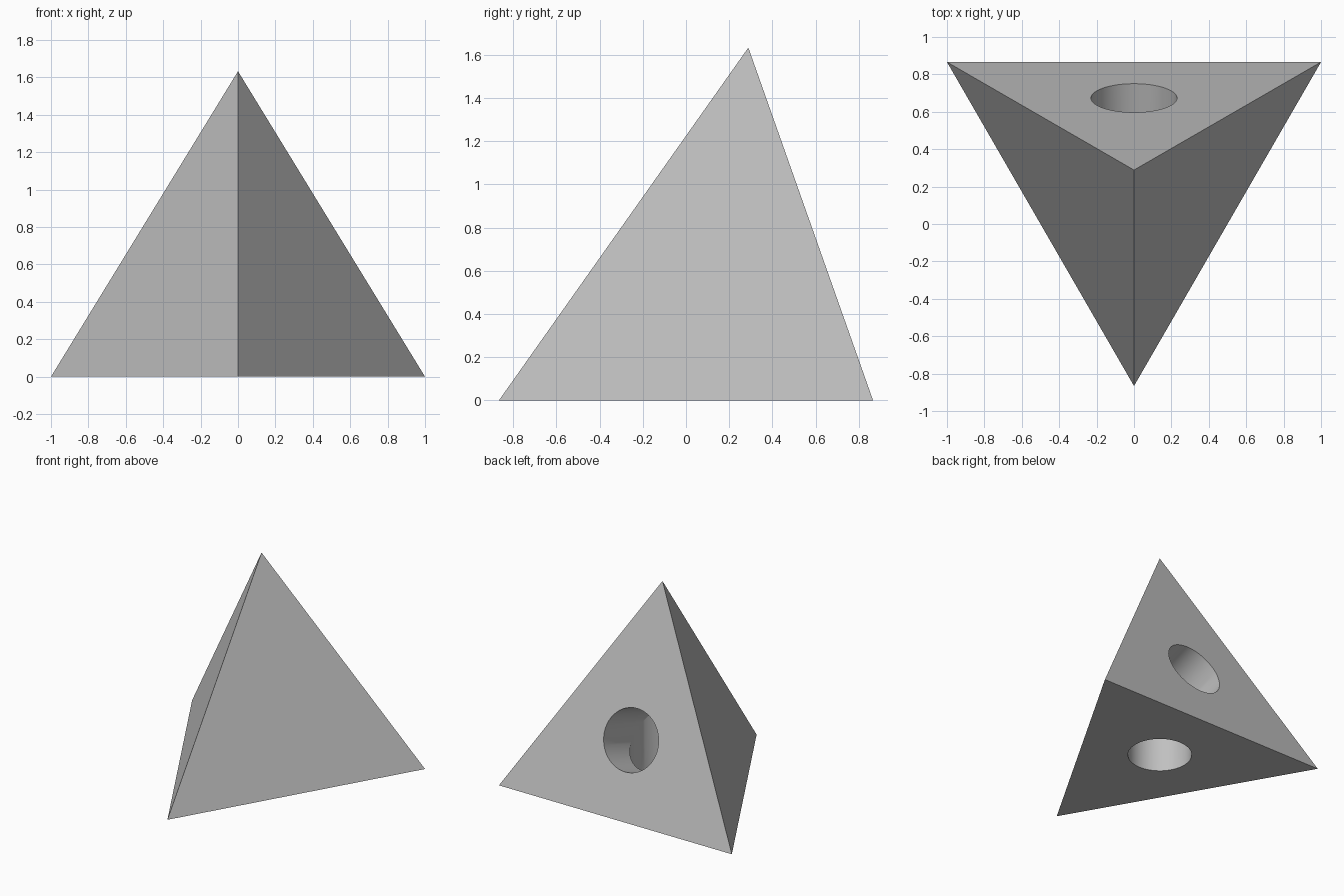
import bpy, bmesh, math
from mathutils import Vector

cube = bpy.data.objects.get("Cube")
if cube:
    bpy.data.objects.remove(cube, do_unlink=True)

EDGE = 2.0
HEIGHT = EDGE * math.sqrt(2 / 3)
HALF_DEPTH = EDGE * math.sqrt(3) / 4
HOLE_RADIUS = 0.23
SIDES = 48

grey = bpy.data.materials.new("plain_grey")
grey.use_nodes = True
grey.diffuse_color = (0.53, 0.53, 0.53, 1)
grey.node_tree.nodes["Principled BSDF"].inputs["Base Color"].default_value = grey.diffuse_color


def make_object(name, bm):
    bmesh.ops.recalc_face_normals(bm, faces=bm.faces)
    mesh = bpy.data.meshes.new(name)
    bm.to_mesh(mesh)
    bm.free()
    mesh.materials.append(grey)
    obj = bpy.data.objects.new(name, mesh)
    bpy.context.collection.objects.link(obj)
    return obj


# Regular tetrahedron with one edge along the back
base_centre = Vector((0, HALF_DEPTH / 3, 0))
corners = [Vector((-EDGE / 2, HALF_DEPTH, 0)), Vector((EDGE / 2, HALF_DEPTH, 0)),
           Vector((0, -HALF_DEPTH, 0)), base_centre + Vector((0, 0, HEIGHT))]
bm = bmesh.new()
verts = [bm.verts.new(c) for c in corners]
for skipped in verts:
    bm.faces.new([v for v in verts if v is not skipped])
body = make_object("tetrahedron_body", bm)

# Elbow-shaped hole from the base to the back face, mitred at the centre
middle = base_centre + Vector((0, 0, HEIGHT / 4))
back_centre = (corners[0] + corners[1] + corners[3]) / 3
down = Vector((0, 0, -1))
back = (back_centre - middle).normalized()
across = Vector((1, 0, 0))
mitre = (-down - back).cross(across).cross(across).normalized()
bend = (down + back).normalized()
mitre_radius = HOLE_RADIUS / math.sin(down.angle(back) / 2)


def ring(bm, centre, u, v, v_radius):
    points = []
    for i in range(SIDES):
        a = math.tau * i / SIDES
        points.append(bm.verts.new(
            centre + u * HOLE_RADIUS * math.cos(a) + v * v_radius * math.sin(a)))
    return points


bm = bmesh.new()
rings = [
    ring(bm, middle + down * HEIGHT / 2, across, Vector((0, 1, 0)), HOLE_RADIUS),
    ring(bm, middle, across, bend, mitre_radius),
    ring(bm, middle + back * HEIGHT / 2, across, across.cross(back), HOLE_RADIUS),
]
# Keep the last ring turning the same way as the mitre ring
if (rings[2][SIDES // 4].co - middle - back * HEIGHT / 2).dot(bend) < 0:
    rings[2] = [rings[2][-i % SIDES] for i in range(SIDES)]
for low, high in zip(rings, rings[1:]):
    for i in range(SIDES):
        j = (i + 1) % SIDES
        bm.faces.new((low[i], low[j], high[j], high[i]))
bm.faces.new(rings[0])
bm.faces.new(rings[2])
cutter = make_object("hole_cutter", bm)
cutter.hide_render = True

# Cut the hole and drop the cutter
cut = body.modifiers.new("elbow_hole", "BOOLEAN")
cut.operation = "DIFFERENCE"
cut.solver = "EXACT"
cut.object = cutter
bpy.context.view_layer.objects.active = body
body.select_set(True)
bpy.ops.object.modifier_apply(modifier=cut.name)
bpy.data.objects.remove(cutter, do_unlink=True)
bpy.ops.object.shade_smooth_by_angle(angle=math.radians(20))
